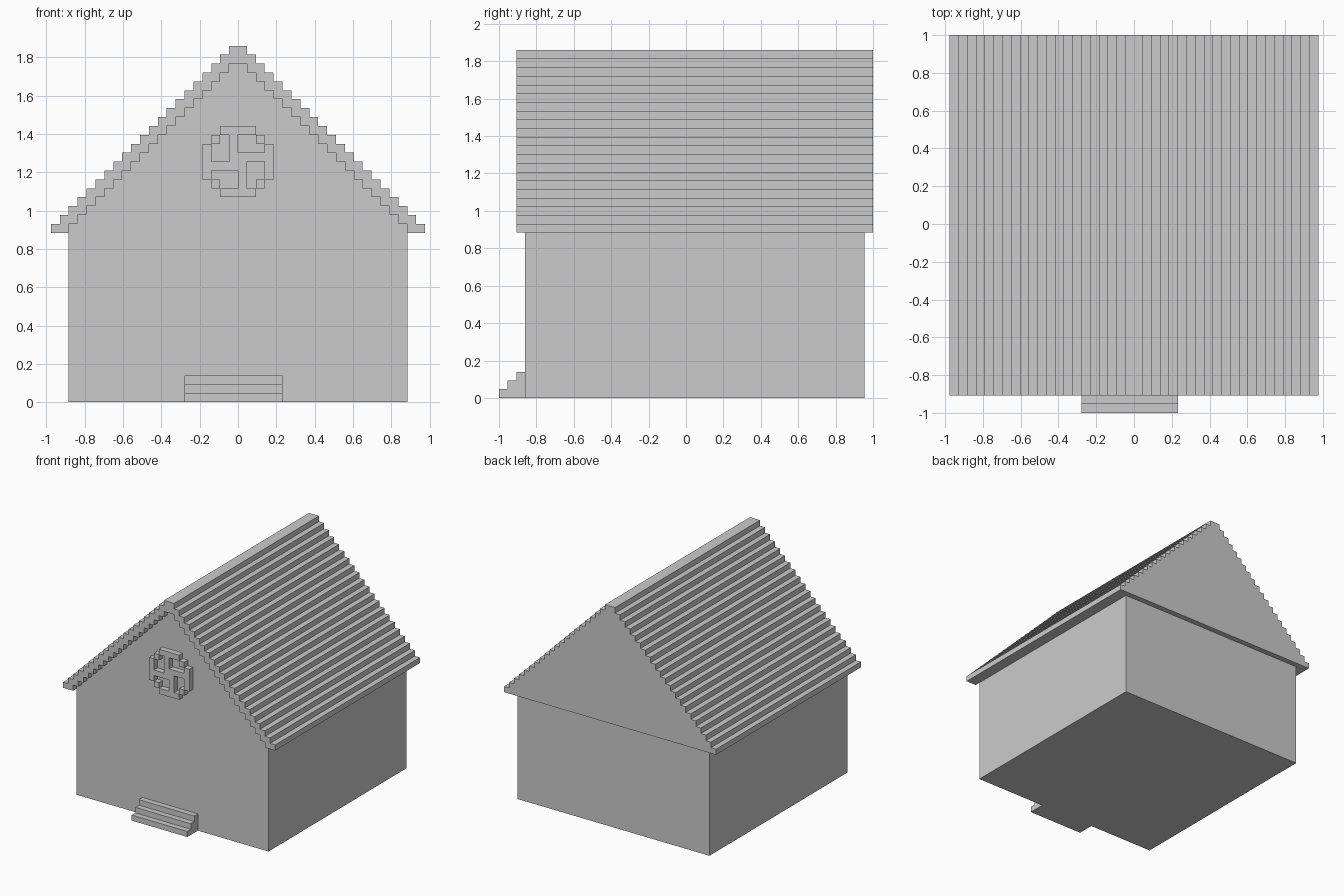
import bpy, bmesh

if "Cube" in bpy.data.objects:
    bpy.data.objects.remove(bpy.data.objects["Cube"])

U = 2 / 43          # one block of the stepped grid
EAVE = 19           # eave height in blocks


def prism(name, profile, y0, y1, axis='y'):
    """Extrude a profile of (a, z) block coordinates; y counts blocks from the front."""
    bm = bmesh.new()

    def place(a, z, d):
        if axis == 'y':
            return (a * U, -1 + d * U, z * U)
        return (d * U, -1 + a * U, z * U)

    front = [bm.verts.new(place(a, z, y0)) for a, z in profile]
    back = [bm.verts.new(place(a, z, y1)) for a, z in profile]
    bm.faces.new(front)
    bm.faces.new(back[::-1])
    n = len(profile)
    for i in range(n):
        j = (i + 1) % n
        bm.faces.new((front[i], back[i], back[j], front[j]))
    finish(name, bm)


def finish(name, bm):
    bmesh.ops.recalc_face_normals(bm, faces=bm.faces[:])
    mesh = bpy.data.meshes.new(name)
    bm.to_mesh(mesh)
    bm.free()
    bpy.context.collection.objects.link(bpy.data.objects.new(name, mesh))


def stairs(half):
    """Stepped gable line from left eave over the ridge to the right eave."""
    left = []
    for k in range(half):
        left += [(k - half, EAVE + k), (k - half, EAVE + k + 1)]
    return left + [(-x, z) for x, z in reversed(left)]


outer, inner = stairs(21), stairs(19)

# walls with the stepped front gable
prism("house_walls", [(-19, 0)] + inner[1:-1] + [(19, 0)], 3, 42)

# roof shell overhanging the walls, closed by a flush back gable
prism("roof", outer + inner[::-1], 2, 42)
prism("back_gable", outer, 42, 43)

# three front steps
prism("front_steps", [(0, 0), (0, 1), (1, 1), (1, 2), (2, 2), (2, 3), (3, 3), (3, 0)],
      -6, 5, axis='x')

# round window frame with pinwheel panes, as a cell pattern
half_width = [2, 3, 4, 4, 4, 4, 3, 2]
panes = [(-3, -1, 0, 3), (0, 3, 1, 3), (1, 3, -3, 0), (-3, 0, -3, -1)]
bm = bmesh.new()
for row, half in enumerate(half_width):
    z = row - 4
    for x in range(-half, half):
        corner = x in (-3, 2) and z in (-3, 2)
        in_pane = any(a <= x < b and c <= z < d for a, b, c, d in panes)
        if in_pane and not corner:
            continue
        bm.faces.new([bm.verts.new(((x + i) * U, -1 + 2 * U, (z + 27 + j) * U))
                      for i, j in ((0, 0), (1, 0), (1, 1), (0, 1))])
bmesh.ops.remove_doubles(bm, verts=bm.verts[:], dist=1e-4)
ext = bmesh.ops.extrude_face_region(bm, geom=bm.faces[:], use_keep_orig=True)
moved = [v for v in ext["geom"] if isinstance(v, bmesh.types.BMVert)]
bmesh.ops.translate(bm, verts=moved, vec=(0, U, 0))
finish("window_frame", bm)
